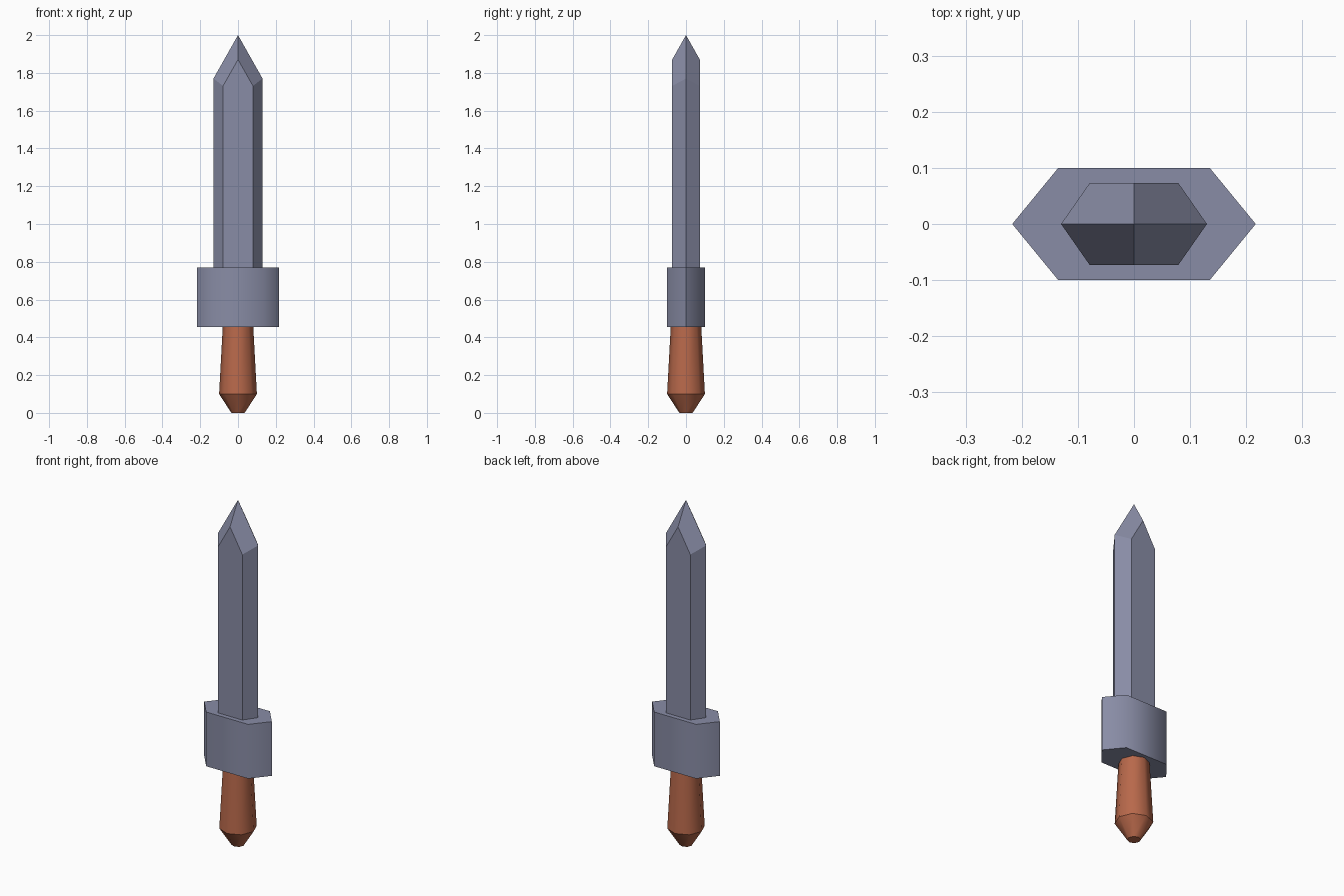
import bpy, bmesh, math

old = bpy.data.objects.get("Cube")
if old:
    bpy.data.objects.remove(old, do_unlink=True)


def material(name, color):
    mat = bpy.data.materials.new(name)
    mat.use_nodes = True
    mat.diffuse_color = color
    mat.node_tree.nodes["Principled BSDF"].inputs["Base Color"].default_value = color
    return mat


steel = material("blue grey steel", (0.25, 0.265, 0.38, 1))
leather = material("reddish brown", (0.48, 0.14, 0.07, 1))


def finish(name, bm, mat, smooth=False):
    """Turn a bmesh into an object; sharp edges are kept as marked."""
    bmesh.ops.recalc_face_normals(bm, faces=bm.faces)
    for f in bm.faces:
        f.smooth = smooth
    mesh = bpy.data.meshes.new(name)
    bm.to_mesh(mesh)
    bm.free()
    mesh.materials.append(mat)
    obj = bpy.data.objects.new(name, mesh)
    bpy.context.collection.objects.link(obj)
    return obj


def hex_prism(half_width, flat, depth, bottom, top):
    """Six-sided bar with points left and right."""
    bm = bmesh.new()
    outline = [(half_width, 0), (flat, depth), (-flat, depth),
               (-half_width, 0), (-flat, -depth), (flat, -depth)]
    base = bm.faces.new([bm.verts.new((x, y, bottom)) for x, y in outline])
    lid = bmesh.ops.extrude_face_region(bm, geom=[base])["geom"]
    for v in lid:
        if isinstance(v, bmesh.types.BMVert):
            v.co.z = top
    return bm


# Blade: a long bar whose tip is sliced by four sloping planes
blade = hex_prism(0.13, 0.079, 0.073, 0.70, 2.2)
for sx in (-1, 1):
    for sy in (-1, 1):
        cut = bmesh.ops.bisect_plane(
            blade, geom=blade.verts[:] + blade.edges[:] + blade.faces[:],
            plane_co=(0, 0, 2), plane_no=(1.77 * sx, 1.77 * sy, 1), clear_outer=True)
        rim = [e for e in cut["geom_cut"] if isinstance(e, bmesh.types.BMEdge)]
        bmesh.ops.contextual_create(blade, geom=rim)
bmesh.ops.remove_doubles(blade, verts=blade.verts, dist=0.0005)
finish("blade", blade, steel)

# Guard: flat caps, soft front corners, crisp left and right points
guard = hex_prism(0.217, 0.135, 0.10, 0.455, 0.77)
for e in guard.edges:
    upright = abs(e.verts[0].co.z - e.verts[1].co.z) > 0.1
    e.smooth = upright and abs(e.verts[0].co.x) < 0.2
finish("guard", guard, steel, smooth=True)

# Handle: lathed eight-sided grip with a tapered pommel
profile = [(0.035, 0.0), (0.10, 0.10), (0.08, 0.47)]
sides = 8
handle = bmesh.new()
rings = [[handle.verts.new((r * math.cos(math.tau * i / sides),
                            r * math.sin(math.tau * i / sides), z))
          for i in range(sides)] for r, z in profile]
for low, high in zip(rings, rings[1:]):
    for i in range(sides):
        j = (i + 1) % sides
        handle.faces.new((low[i], low[j], high[j], high[i]))
handle.faces.new(rings[0])
handle.faces.new(rings[-1])
for e in handle.edges:
    e.smooth = abs(e.verts[0].co.z - e.verts[1].co.z) > 0.01
finish("handle", handle, leather, smooth=True)
